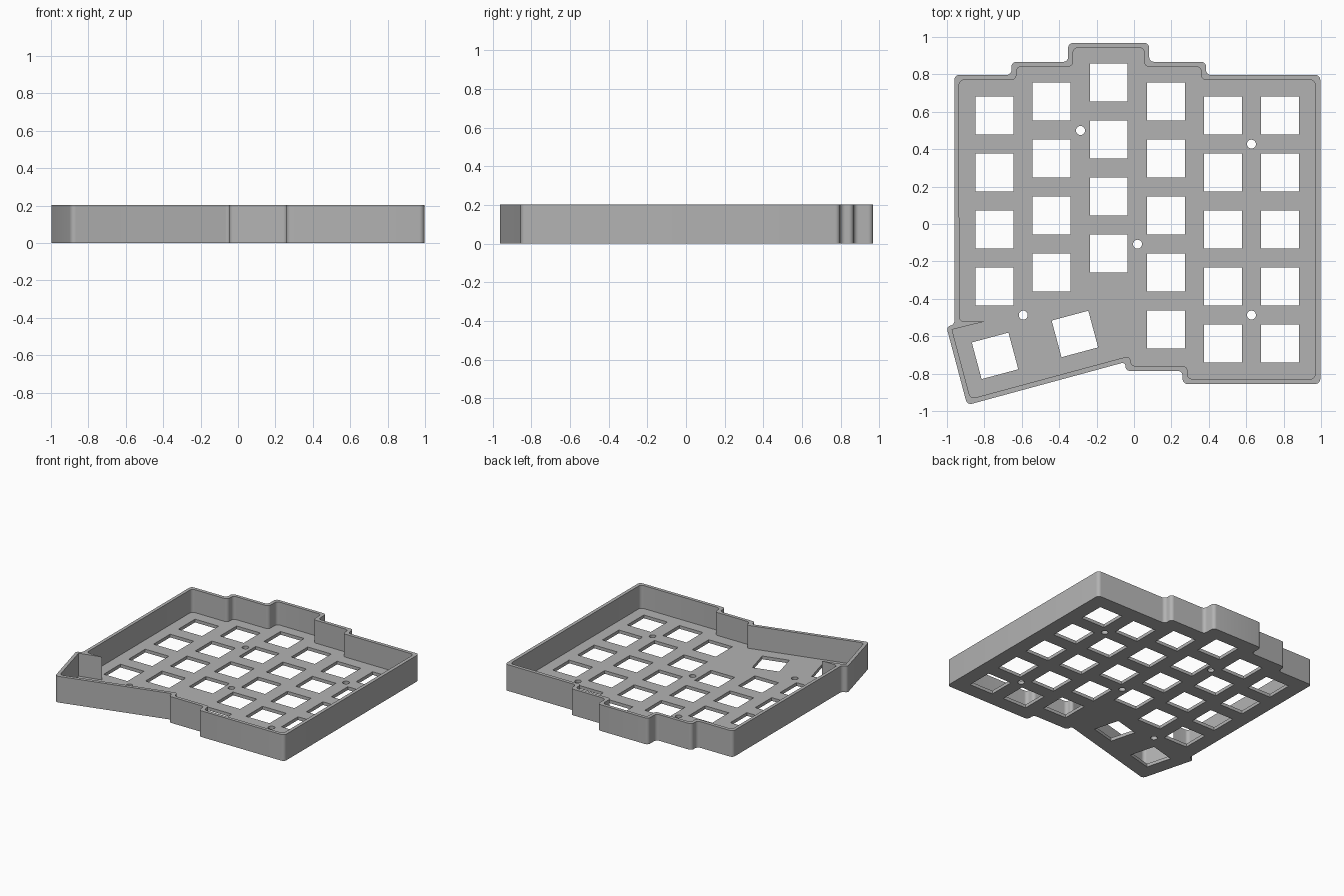
import bpy, bmesh, math
from mathutils import Vector

HEIGHT, FLOOR, PITCH, KEY = 0.203, 0.025, 0.305, 0.203
TILT = math.radians(15)

if "Cube" in bpy.data.objects:
    bpy.data.objects.remove(bpy.data.objects["Cube"])


def rounded(points, radius=0.026, steps=6):
    """Outline with every corner replaced by an arc."""
    out = []
    for i, p in enumerate(points):
        p = Vector(p)
        a = Vector(points[i - 1]) - p
        b = Vector(points[(i + 1) % len(points)]) - p
        half = a.angle(b) / 2
        cut = min(radius / math.tan(half), a.length * 0.48, b.length * 0.48)
        r = cut * math.tan(half)
        centre = p + (a.normalized() + b.normalized()).normalized() * (r / math.sin(half))
        start, end = p + a.normalized() * cut - centre, p + b.normalized() * cut - centre
        turn = math.atan2(start.x * end.y - start.y * end.x, start.dot(end))
        for k in range(steps + 1):
            t = turn * k / steps
            c, s = math.cos(t), math.sin(t)
            out.append(centre + Vector((start.x * c - start.y * s, start.x * s + start.y * c)))
    return out


def ngon(x, y, radius, sides, angle):
    return [Vector((x + radius * math.cos(angle + math.tau * i / sides),
                    y + radius * math.sin(angle + math.tau * i / sides))) for i in range(sides)]


def key_hole(x, y, tilt=0):
    return ngon(x, y, KEY / math.sqrt(2), 4, tilt + math.pi / 4)


# Stepped outer outline and the inside face of the wall
outer = rounded([
    (-0.96, 0.797), (-0.655, 0.797), (-0.655, 0.867), (-0.352, 0.867), (-0.352, 0.968),
    (0.081, 0.968), (0.081, 0.867), (0.385, 0.867), (0.385, 0.797), (0.996, 0.797),
    (0.996, -0.855), (0.26, -0.855), (0.26, -0.785), (-0.045, -0.785), (-0.045, -0.738),
    (-0.892, -0.968), (-1.003, -0.549), (-0.96, -0.537)])
inner = rounded([
    (-0.934, 0.77), (-0.629, 0.77), (-0.629, 0.841), (-0.326, 0.841), (-0.326, 0.942),
    (0.055, 0.942), (0.055, 0.841), (0.359, 0.841), (0.359, 0.77), (0.969, 0.77),
    (0.969, -0.829), (0.286, -0.829), (0.286, -0.759), (-0.019, -0.759), (-0.019, -0.704),
    (-0.874, -0.935), (-0.972, -0.568)])
# Sharp wedge between the main wall and the thumb wall
inner += [Vector((-0.80, -0.522))] + rounded(
    [(-0.80, -0.522), (-0.934, -0.522), (-0.934, 0.77)])[7:14]

# Key holes by column: top row height and number of rows
holes = []
for col, (top, rows) in enumerate([(0.58, 4), (0.655, 4), (0.757, 4),
                                   (0.655, 5), (0.58, 5), (0.58, 5)]):
    holes += [key_hole(-0.745 + PITCH * col, top - PITCH * r) for r in range(rows)]
holes += [key_hole(-0.743, -0.705, TILT), key_hole(-0.316, -0.588, TILT)]
# Screw holes
for x, y in [(-0.286, 0.5), (0.628, 0.427), (0.019, -0.108), (-0.592, -0.487), (0.628, -0.487)]:
    holes.append(ngon(x, y, 0.024, 24, 0))

bm = bmesh.new()


def ring(points, z):
    verts = [bm.verts.new((p.x, p.y, z)) for p in points]
    edges = [bm.edges.new((verts[i - 1], verts[i])) for i in range(len(verts))]
    return verts, edges


def band(low, high):
    a, b = low[0], high[0]
    for i in range(len(a)):
        bm.faces.new((a[i - 1], a[i], b[i], b[i - 1]))


def cap(rings):
    bmesh.ops.triangle_fill(bm, use_beauty=True, normal=(0, 0, 1),
                            edges=[e for r in rings for e in r[1]])


# Underside, floor and rim, joined by upright faces
outer_low, outer_high = ring(outer, 0), ring(outer, HEIGHT)
inner_low, inner_high = ring(inner, FLOOR), ring(inner, HEIGHT)
holes_low = [ring(h, 0) for h in holes]
holes_high = [ring(h, FLOOR) for h in holes]
cap([outer_low] + holes_low)
cap([inner_low] + holes_high)
cap([outer_high, inner_high])
band(outer_low, outer_high)
band(inner_low, inner_high)
for low, high in zip(holes_low, holes_high):
    band(low, high)
bmesh.ops.recalc_face_normals(bm, faces=bm.faces[:])

mesh = bpy.data.meshes.new("keyboard_case")
bm.to_mesh(mesh)
bm.free()
case = bpy.data.objects.new("keyboard_case", mesh)
bpy.context.collection.objects.link(case)

# Plain grey material
grey = bpy.data.materials.new("plain grey")
grey.use_nodes = True
colour = (0.45, 0.45, 0.45, 1)
grey.diffuse_color = colour
grey.node_tree.nodes["Principled BSDF"].inputs["Base Color"].default_value = colour
mesh.materials.append(grey)

bpy.ops.object.select_all(action="DESELECT")
case.select_set(True)
bpy.context.view_layer.objects.active = case
bpy.ops.object.shade_smooth_by_angle(angle=math.radians(30))
